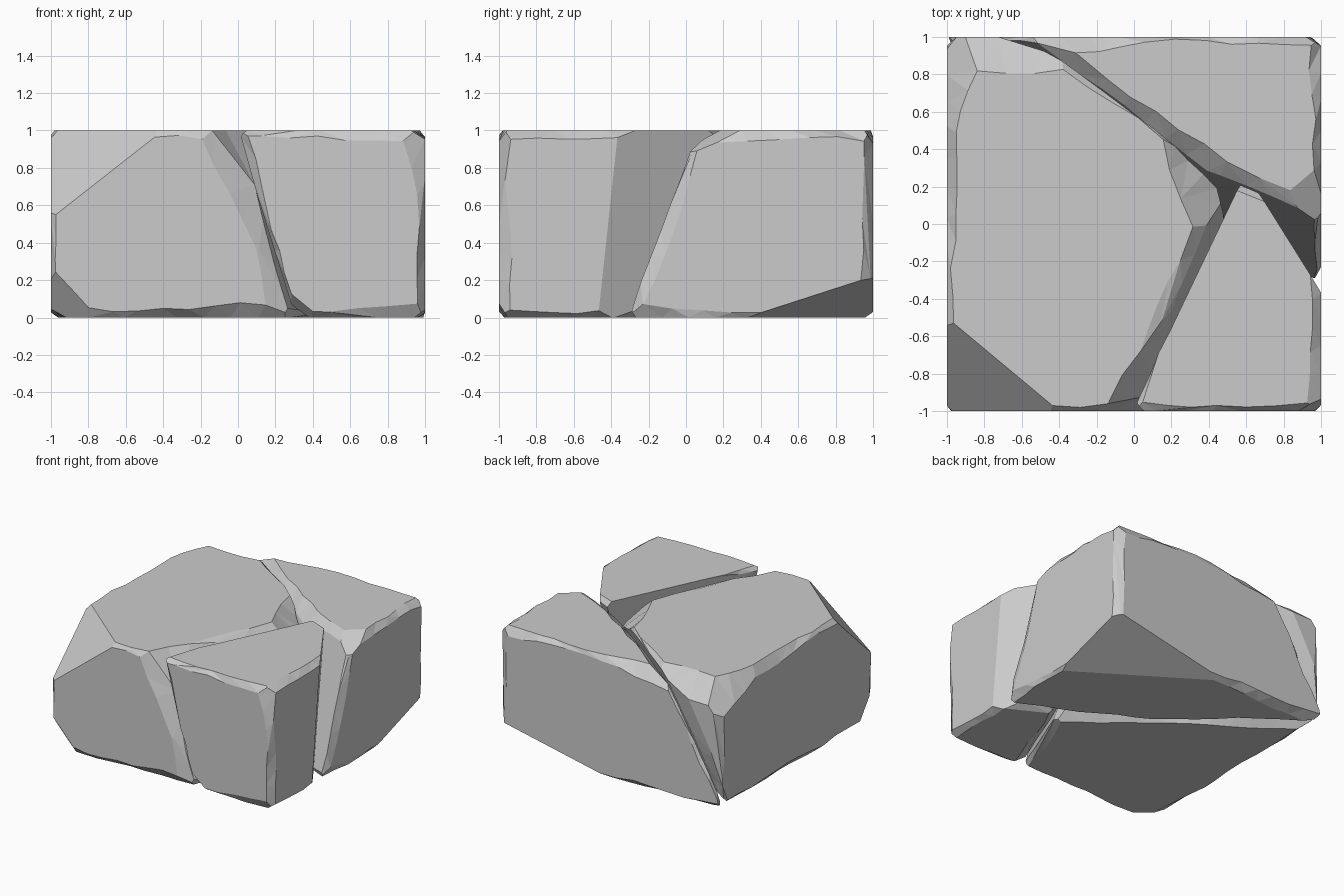
import bpy, bmesh, random
from mathutils import Vector

if "Cube" in bpy.data.objects:
    bpy.data.objects.remove(bpy.data.objects["Cube"])

random.seed(7)
GAP = 0.008


def cut(bm, point, normal):
    """Slice a convex solid, discarding the side the normal points to."""
    geom = bm.verts[:] + bm.edges[:] + bm.faces[:]
    bmesh.ops.bisect_plane(bm, geom=geom, dist=1e-5, plane_co=point,
                           plane_no=normal, clear_outer=True)
    rim = [e for e in bm.edges if e.is_boundary]
    if rim:
        bmesh.ops.holes_fill(bm, edges=rim, sides=0)
    bm.normal_update()


def cut_by_points(bm, pts, centre, inset=0.0):
    """Slice through three points, keeping the side holding the centre."""
    a, b, c = (Vector(p) for p in pts)
    n = (b - a).cross(c - a).normalized()
    if n.dot(centre - a) > 0:
        n = -n
    cut(bm, a - n * inset, n)


def worn_edges(bm):
    """Chamfer each edge with two slightly tilted planes."""
    todo = []
    bmesh.ops.recalc_face_normals(bm, faces=bm.faces[:])
    for e in bm.edges:
        if len(e.link_faces) == 2 and e.calc_length() > 0.15 and e.calc_face_angle() > 0.6:
            n1, n2 = (f.normal.copy() for f in e.link_faces)
            todo.append((e.verts[0].co.copy(), e.verts[1].co.copy(), n1, n2))
    for a, b, n1, n2 in todo:
        along = (b - a).normalized()
        for t, sign in ((0.28, -1), (0.72, 1)):
            w = random.uniform(0.7, 1.3)
            n = (n1 * w + n2 / w).normalized() + along * sign * random.uniform(0.01, 0.05)
            n.normalize()
            cut(bm, a.lerp(b, t) - n * random.uniform(0.02, 0.04), n)


def ragged_outlines(bm):
    """Split outlines of the broad faces and wobble them inside their plane."""
    bmesh.ops.remove_doubles(bm, verts=bm.verts[:], dist=0.004)
    bmesh.ops.recalc_face_normals(bm, faces=bm.faces[:])
    broad = {f for f in bm.faces if f.calc_area() > 0.22}
    for e in bm.edges[:]:
        hit = [f for f in e.link_faces if f in broad]
        if len(hit) != 1 or e.calc_length() < 0.22:
            continue
        a, b = e.verts
        d = (b.co - a.co).normalized().cross(hit[0].normal)
        count = int(e.calc_length() / 0.17)
        start, end = a, b
        for i in range(count):
            edge = next(x for x in start.link_edges if x.other_vert(start) == end)
            _, start = bmesh.utils.edge_split(edge, start, 1 / (count + 1 - i))
            start.co += d * random.uniform(-0.016, 0.016)
    bmesh.ops.triangulate(bm, faces=[f for f in bm.faces if f not in broad])


def piece(name, centre, cracks, chips):
    centre = Vector(centre)
    bm = bmesh.new()
    bmesh.ops.create_cube(bm, size=2)
    for v in bm.verts:
        v.co.z = (v.co.z + 1) / 2
    for c in cracks:
        cut_by_points(bm, c, centre, GAP)
    worn_edges(bm)
    for c in chips:
        cut_by_points(bm, c, centre)
    ragged_outlines(bm)
    bmesh.ops.recalc_face_normals(bm, faces=bm.faces[:])
    me = bpy.data.meshes.new(name)
    bm.to_mesh(me)
    bm.free()
    bpy.context.collection.objects.link(bpy.data.objects.new(name, me))


# Crack planes shared by neighbouring pieces
right_crack = ((1, .04, 1), (.35, .33, 1), (1, -.33, 0))
back_crack = ((.2, .46, 1), (-.52, 1, 1), (-1.1, 1, 0))
front_crack = ((-.02, -1, 1), (.42, .1, 1), (.27, -1, 0))

# Large left piece
piece("left_rock", (-.4, -.1, .5), [back_crack, front_crack], [
    ((-1, -1, .53), (-.4, -1, 1), (-1, -.5, 1)),            # front corner break
    ((-1, -1, .27), (-.75, -1, 0), (-1, -.8, 0)),           # lower front corner
    ((-.93, .55, 1), (-.8, .93, 1), (-1, .95, .75)),        # back left corner
    ((-.76, .82, 1), (-.2, .83, 1), (-.76, 1, .85)),        # back top edge
    ((-.14, -1, .85), (.18, -1, .2), (.05, -.9, .85)),      # crack mouth
    ((-.1, -.9, 1), (.25, -.33, 1), (.16, -.7, .8)),        # crack rim
    ((.14, .5, 1), (.31, 0, 1), (.47, .2, .8)),             # inner tip
])

# Back right piece
piece("back_rock", (.5, .6, .5), [right_crack, back_crack], [
    ((1, 1, .22), (1, .32, 0), (-.05, 1, 0)),               # lower back corner
    ((.8, .15, 1), (1, .32, 1), (1, .08, .9)),              # right top corner
    ((-.15, .94, 1), (.24, 1, 1), (-.3, 1, .91)),           # back top edge
])

# Front right piece
piece("front_rock", (.65, -.5, .5), [right_crack, front_crack], [
    ((.88, -1, .95), (1, -1, .5), (1, -.93, 1)),            # front right corner
    ((.06, -.85, 1), (.37, -.2, 1), (.2, -.6, .85)),        # crack rim
    ((1, -.44, .28), (1, -.47, 0), (.85, -.22, .1)),        # lower crack corner
    ((.28, -1, .13), (.44, -1, 0), (.3, -.85, 0)),          # lower front corner
])
